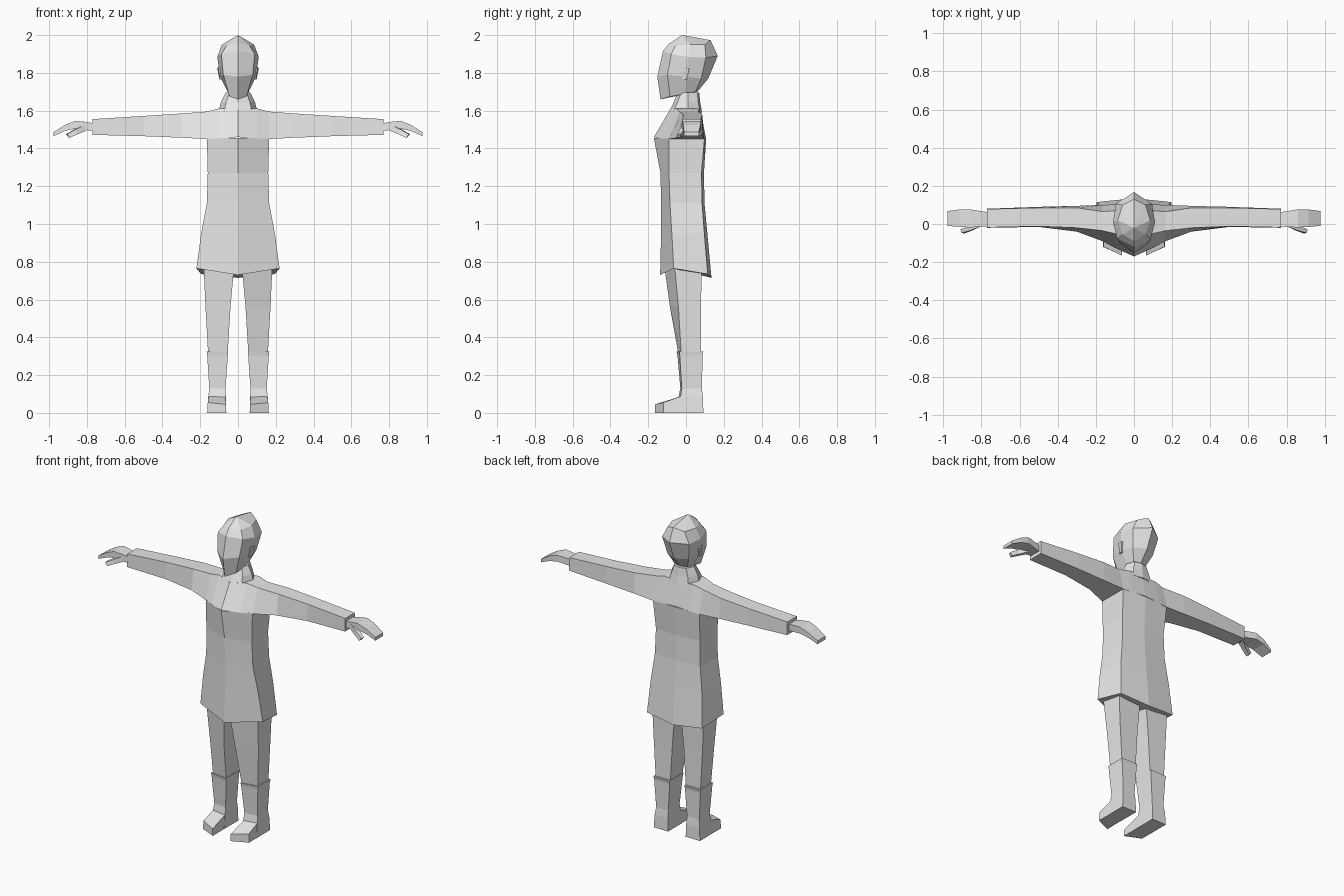
import bpy, bmesh

grey = bpy.data.materials.new("light_grey")
grey.diffuse_color = (0.8, 0.8, 0.8, 1)


def loft(name, rings, tip=None):
    """Skin closed rings of equal size; cap the ends, or close the last on a tip."""
    bm = bmesh.new()
    vr = [[bm.verts.new(p) for p in r] for r in rings]
    n = len(vr[0])
    for a, b in zip(vr, vr[1:]):
        for i in range(n):
            j = (i + 1) % n
            bm.faces.new((a[i], a[j], b[j], b[i]))
    bm.faces.new(vr[0][::-1])
    if tip:
        t = bm.verts.new(tip)
        for i in range(n):
            bm.faces.new((vr[-1][i], vr[-1][(i + 1) % n], t))
    else:
        bm.faces.new(vr[-1])
    bmesh.ops.recalc_face_normals(bm, faces=bm.faces)
    me = bpy.data.meshes.new(name)
    bm.to_mesh(me)
    bm.free()
    me.materials.append(grey)
    ob = bpy.data.objects.new(name, me)
    bpy.context.collection.objects.link(ob)
    return ob


def pair(name, rings):
    """Same part on both sides of the body."""
    for side, s in (("left", 1), ("right", -1)):
        loft(f"{side}_{name}", [[(s * x, y, z) for x, y, z in r] for r in rings])


def sym(half):
    """Mirror a half ring that starts and ends on the centre line."""
    return half + [(-x, y, z) for x, y, z in half[-2:0:-1]]


def quad(z, x0, x1, inner_front, outer_front, back):
    return [(x0, inner_front, z), (x1, outer_front, z), (x1, back, z), (x0, back, z)]


def arm_ring(x, fb, ft, bt, bb, zb, zt):
    return [(x, fb, zb), (x, ft, zt), (x, bt, zt), (x, bb, zb)]


# coat body: half width, front ridge, front corner, back corner, back ridge
coat = []
for z, w, wb, f, fc, bc, b in (
        (1.455, .165, .165, -.17, -.09, .098, .107),
        (1.27, .16, .155, -.135, -.09, .082, .095),
        (1.11, .165, .16, -.132, -.085, .085, .098),
        (0.95, .195, .18, -.132, -.075, .097, .113)):
    coat.append(sym([(0, f, z), (w, fc, z), (wb, bc, z), (0, b, z)]))
coat.append(sym([(0, -.137, .73), (.22, -.065, .765), (.195, .115, .735), (0, .135, .715)]))
loft("coat_body", coat)

# shoulders and sleeves in one run from cuff to cuff
half = [(.10, -.125, -.05, .07, .102, 1.453, 1.612),
        (.165, -.09, -.035, .065, .10, 1.45, 1.595),
        (.30, -.04, -.02, .085, .095, 1.457, 1.585),
        (.50, -.015, -.012, .085, .09, 1.465, 1.572),
        (.77, -.02, -.018, .078, .08, 1.472, 1.555)]
sleeves = [arm_ring(-r[0], *r[1:]) for r in half[::-1]]
sleeves.append(arm_ring(0, -.17, -.085, .075, .105, 1.46, 1.605))
sleeves += [arm_ring(*r) for r in half]
loft("shoulders_and_sleeves", sleeves)

# collar
collar = []
for z, w, f, b in ((1.59, .105, -.09, .085), (1.645, .09, -.065, .075), (1.695, .065, -.045, .07)):
    collar.append(sym([(0, f, z), (w * .7, f + .02, z), (w, .01, z), (w * .65, b - .01, z), (0, b, z)]))
loft("collar", collar)

# head
loft("head", [
    sym([(0, -.135, 1.66), (.045, -.085, 1.675), (.05, .0, 1.69), (.045, .05, 1.70), (0, .06, 1.70)]),
    sym([(0, -.152, 1.78), (.078, -.098, 1.79), (.095, .0, 1.78), (.075, .08, 1.77), (0, .118, 1.77)]),
    sym([(0, -.122, 1.915), (.088, -.078, 1.90), (.11, .01, 1.885), (.095, .105, 1.88), (0, .168, 1.89)]),
    sym([(0, -.09, 1.955), (.06, -.055, 1.945), (.085, .02, 1.95), (.06, .10, 1.95), (0, .13, 1.973)]),
], tip=(0, -.02, 2.0))
pair("ear", [
    [(.08, -.02, 1.765), (.08, .005, 1.765), (.09, .02, 1.825), (.09, -.015, 1.83)],
    [(.093, -.022, 1.765), (.098, .003, 1.765), (.11, .018, 1.825), (.105, -.015, 1.83)]])

# hands
pair("hand", [
    arm_ring(.75, -.01, -.01, .06, .06, 1.492, 1.53),
    arm_ring(.80, -.015, -.015, .067, .067, 1.497, 1.54),
    arm_ring(.86, -.018, -.018, .077, .077, 1.505, 1.546),
    arm_ring(.915, -.015, -.015, .076, .076, 1.493, 1.525),
    arm_ring(.977, -.01, -.01, .068, .068, 1.465, 1.486)])
pair("thumb", [
    [(.80, -.012, 1.495), (.80, -.012, 1.53), (.81, .02, 1.53), (.81, .02, 1.495)],
    [(.85, -.035, 1.475), (.86, -.035, 1.50), (.865, -.01, 1.502), (.855, -.01, 1.477)],
    [(.89, -.05, 1.457), (.905, -.047, 1.475), (.91, -.028, 1.476), (.895, -.03, 1.458)]])

# trouser legs
pair("leg", [
    quad(.78, .02, .182, -.115, -.06, .082),
    quad(.56, .04, .172, -.085, -.04, .08),
    quad(.31, .055, .158, -.04, -.025, .08)])

# boots
pair("boot", [
    quad(.325, .052, .166, -.05, -.035, .092),
    quad(.305, .054, .163, -.045, -.033, .088),
    quad(.13, .066, .152, -.03, -.022, .084),
    quad(.08, .064, .158, -.04, -.03, .09),
    quad(0, .062, .163, -.05, -.04, .092)])
pair("boot_toe", [
    [(.064, -.02, 0), (.162, -.02, 0), (.156, -.02, .09), (.066, -.02, .09)],
    [(.062, -.165, 0), (.163, -.12, 0), (.16, -.12, .055), (.064, -.165, .045)]])
